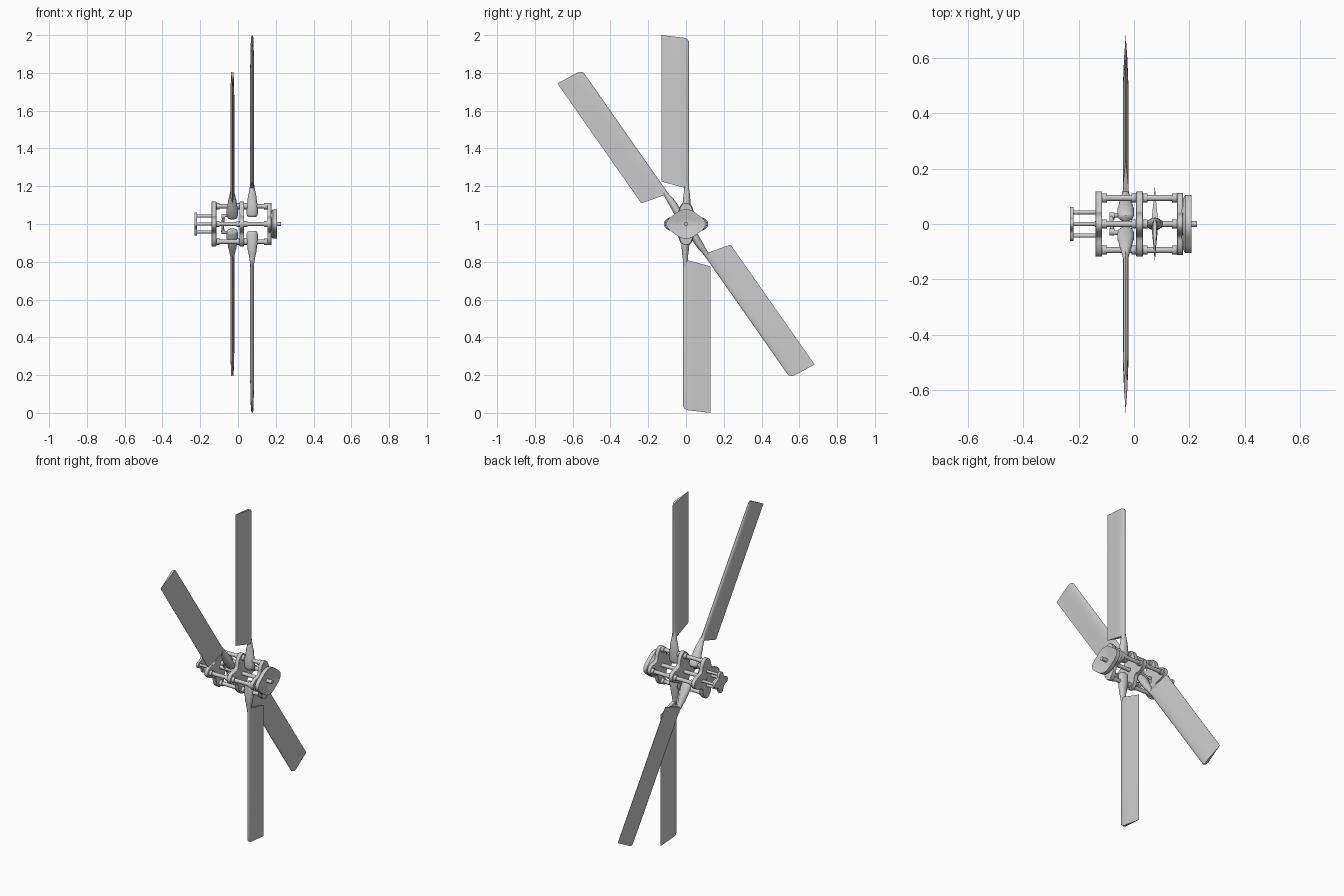
import bpy, bmesh, math
from mathutils import Matrix, Vector

if "Cube" in bpy.data.objects:
    bpy.data.objects.remove(bpy.data.objects["Cube"])

CENTRE = Vector((0, 0, 1))  # rotor shaft runs along x through this point


def finish(name, verts, faces, angle=40, roll=0, bevel=0):
    me = bpy.data.meshes.new(name)
    rot = Matrix.Rotation(roll, 3, 'X')
    me.from_pydata([rot @ Vector(v) + CENTRE for v in verts], [], faces)
    bm = bmesh.new()
    bm.from_mesh(me)
    bmesh.ops.recalc_face_normals(bm, faces=bm.faces)
    bm.to_mesh(me)
    bm.free()
    ob = bpy.data.objects.new(name, me)
    bpy.context.collection.objects.link(ob)
    bpy.ops.object.select_all(action='DESELECT')
    ob.select_set(True)
    bpy.context.view_layer.objects.active = ob
    if bevel:
        m = ob.modifiers.new("bevel", 'BEVEL')
        m.width, m.segments, m.limit_method = bevel, 2, 'ANGLE'
    bpy.ops.object.shade_smooth_by_angle(angle=math.radians(angle))
    return ob


def loft(name, rings, **kw):
    """Skin a list of equal-length rings and cap both ends."""
    n = len(rings[0])
    verts = [v for r in rings for v in r]
    faces = [(k * n + i, k * n + (i + 1) % n, (k + 1) * n + (i + 1) % n, (k + 1) * n + i)
             for k in range(len(rings) - 1) for i in range(n)]
    faces += [tuple(range(n)), tuple(range((len(rings) - 1) * n, len(rings) * n))]
    return finish(name, verts, faces, **kw)


def rod(name, a, b, r, roll=0, n=16):
    a, b = Vector(a), Vector(b)
    q = (b - a).to_track_quat('Z', 'Y')
    circle = [q @ Vector((r * math.cos(t), r * math.sin(t), 0))
              for t in (2 * math.pi * i / n for i in range(n))]
    return loft(name, [[p + c for c in circle] for p in (a, b)], roll=roll)


def star_ring(x, ry, rz, wave, n=64):
    """Four-lobed outline with concave sides."""
    pts = []
    for i in range(n):
        t = 2 * math.pi * i / n
        f = 1 - wave + wave * math.cos(4 * t)
        pts.append((x, ry * f * math.cos(t), rz * f * math.sin(t)))
    return pts


def blade(name, x0, roll):
    # half airfoil: chord position (leading to trailing) and half thickness
    half = [(0.016, 0), (0.014, .004), (0.009, .007), (0, .0095), (-.015, .0105),
            (-.04, .009), (-.07, .006), (-.10, .003), (-.131, .0008)]
    loop = half + [(c, -t) for c, t in reversed(half[1:])]
    rings = []
    for k in range(6):
        ring = []
        for c, t in loop:
            s = (0.016 - c) / 0.147
            root = 0.185 + 0.04 * s
            tip = 0.983 + 0.017 * s - 0.018 * max(0, 1 - s / 0.14) ** 2
            u = k / 5
            thin = 1 if k < 5 else 0.65
            ring.append((x0 + t * thin, c, root + (tip - root) * u))
        rings.append(ring)
    loft(name, rings, roll=roll, angle=35)


def grip(name, x0, roll):
    # span, half width along x, half width along y, y offset
    stations = [(.036, .016, .012, 0), (.042, .026, .018, 0), (.055, .030, .021, 0),
                (.095, .030, .021, .001), (.115, .026, .020, .003), (.15, .022, .018, .004),
                (.16, .019, .016, .004), (.20, .012, .012, .003), (.24, .007, .010, .002)]
    rings = []
    for z, hx, hy, oy in stations:
        rings.append([(x0 + hx * math.cos(t), oy + hy * math.sin(t), z)
                      for t in (2 * math.pi * i / 20 for i in range(20))])
    loft(name, rings, roll=roll, angle=45)


# two blade pairs, the inner pair turned 35 degrees
for pair, x0, turn in (("outer", 0.075, 0), ("inner", -0.03, math.radians(35))):
    for k in range(2):
        roll = turn + k * math.pi
        blade(f"{pair}_blade_{k + 1}", x0, roll)
        grip(f"{pair}_blade_grip_{k + 1}", x0, roll)

# lobed hub plates
for i, (x, w, r) in enumerate(((-.127, .024, .118), (.02, .024, .118), (.166, .022, .112))):
    loft(f"hub_plate_{i + 1}", [star_ring(x - w / 2, r, r, .22), star_ring(x + w / 2, r, r, .22)],
         bevel=.002)

# tie rods and collars on the four lobes, plus centre shaft
for k in range(4):
    roll = k * math.pi / 2
    rod(f"tie_rod_{k + 1}", (-.13, 0, .094), (.168, 0, .094), .011, roll)
    for j, x in enumerate((-.107, 0, .04, .147)):
        rod(f"tie_rod_collar_{k + 1}_{j + 1}", (x - .009, 0, .094), (x + .009, 0, .094), .016, roll)
rod("centre_shaft", (-.14, 0, 0), (.227, 0, 0), .011)

# dished end cap
loft("end_cap", [star_ring(.172, .085, .062, .06), star_ring(.185, .104, .078, .06),
                 star_ring(.207, .104, .078, .06), star_ring(.207, .097, .071, .06),
                 star_ring(.192, .05, .037, .06)])

# small control spider on the far end
loft("control_plate", [star_ring(-.231, .062, .062, .2), star_ring(-.218, .062, .062, .2)])
for k in range(4):
    rod(f"control_rod_{k + 1}", (-.222, 0, .042), (-.127, 0, .042), .0075, k * math.pi / 2)

# pitch link with end joints and lugs to the grips
link_roll = math.radians(35)
rod("pitch_link", (-.082, 0, -.05), (-.078, 0, .05), .007, link_roll)
for k, z in enumerate((-.05, .05)):
    rod(f"pitch_link_joint_{k + 1}", (-.088, 0, z), (-.07, 0, z), .013, link_roll)
    rod(f"pitch_link_lug_{k + 1}", (-.08, 0, z), (-.035, 0, z * 1.25), .008, link_roll)
